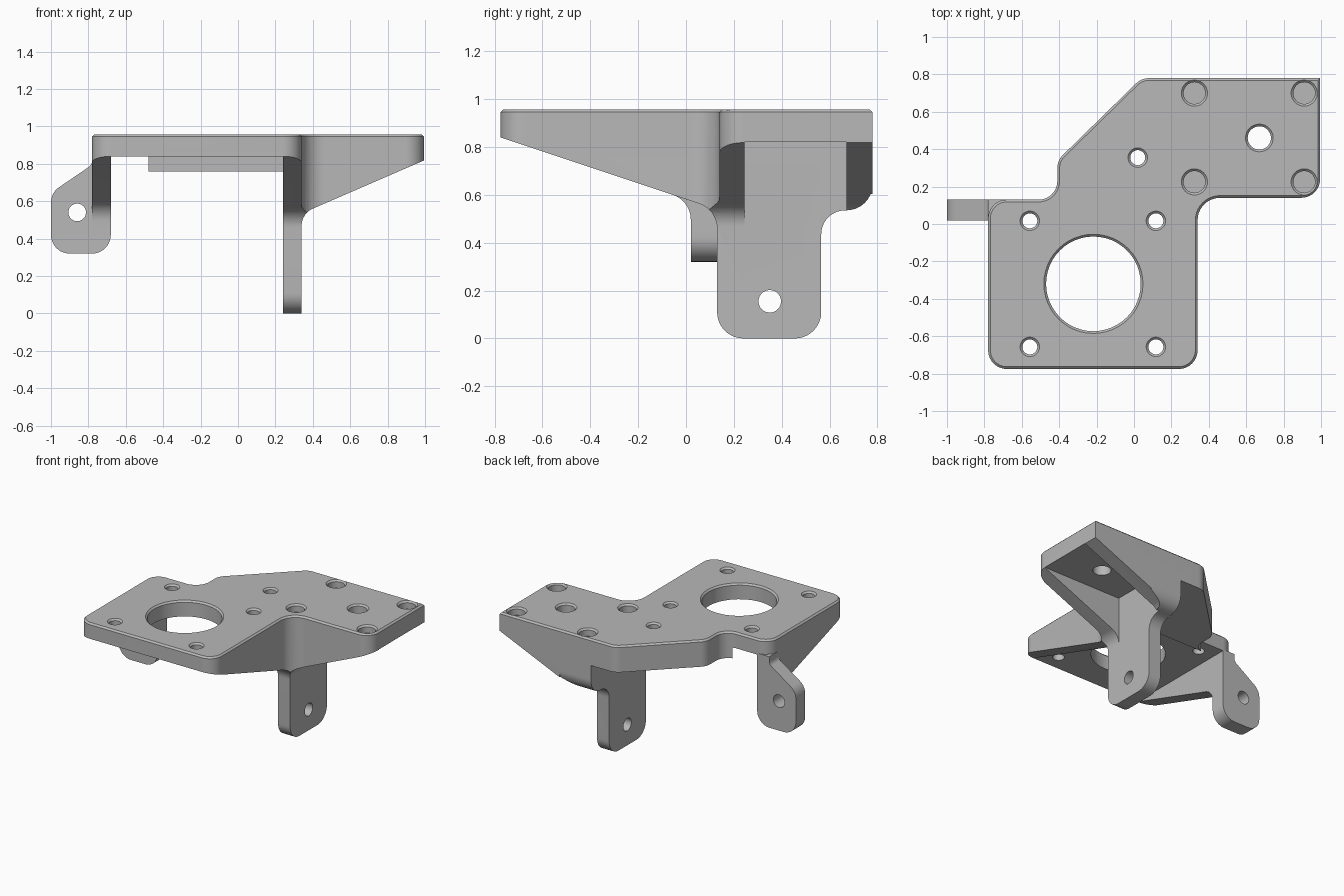
import bpy, bmesh, math
from mathutils import Vector, Matrix

if "Cube" in bpy.data.objects:
    bpy.data.objects.remove(bpy.data.objects["Cube"])

TOP, CHAMFER = 0.957, 0.012

grey = bpy.data.materials.new("plain_grey")
grey.use_nodes = True
colour = (0.48, 0.48, 0.48, 1)
grey.diffuse_color = colour
grey.node_tree.nodes["Principled BSDF"].inputs["Base Color"].default_value = colour


def rounded(points, steps=10):
    """Polygon from (a, b) or (a, b, radius) corners, with radii turned into arcs."""
    out = []
    for i, p in enumerate(points):
        corner = Vector(p[:2])
        if len(p) == 2:
            out.append(corner)
            continue
        u = (Vector(points[i - 1][:2]) - corner).normalized()
        v = (Vector(points[(i + 1) % len(points)][:2]) - corner).normalized()
        half = u.angle(v) / 2
        centre = corner + (u + v).normalized() * p[2] / math.sin(half)
        start = corner + u * p[2] / math.tan(half) - centre
        end = corner + v * p[2] / math.tan(half) - centre
        turn = math.atan2(start.x * end.y - start.y * end.x, start.dot(end))
        for s in range(steps + 1):
            out.append(centre + Matrix.Rotation(turn * s / steps, 2) @ start)
    return out


def circle(a, b, r, n=48):
    return [(a + r * math.cos(2 * math.pi * i / n),
             b + r * math.sin(2 * math.pi * i / n)) for i in range(n)]


def prism(name, points, axis, lo, hi, chamfer=0.0):
    """Extrude a 2D polygon along an axis, optionally chamfering the far rim."""
    place = {"x": lambda a, b, t: (t, a, b),
             "y": lambda a, b, t: (a, t, b),
             "z": lambda a, b, t: (a, b, t)}[axis]
    bm = bmesh.new()
    near = [bm.verts.new(place(p[0], p[1], lo)) for p in points]
    far = [bm.verts.new(place(p[0], p[1], hi)) for p in points]
    bm.faces.new(near)
    cap = bm.faces.new(far)
    for i in range(len(points)):
        bm.faces.new((near[i - 1], near[i], far[i], far[i - 1]))
    bmesh.ops.recalc_face_normals(bm, faces=bm.faces)
    if chamfer:
        bmesh.ops.bevel(bm, geom=list(cap.edges), offset=chamfer, segments=1,
                        affect="EDGES")
    mesh = bpy.data.meshes.new(name)
    bm.to_mesh(mesh)
    bm.free()
    mesh.materials.append(grey)
    obj = bpy.data.objects.new(name, mesh)
    bpy.context.collection.objects.link(obj)
    return obj


def box(name, x, y, z):
    corners = [(x[0], y[0]), (x[1], y[0]), (x[1], y[1]), (x[0], y[1])]
    return prism(name, corners, "z", *z)


def combine(target, tool, operation="DIFFERENCE"):
    tool.hide_render = True
    mod = target.modifiers.new("combine", "BOOLEAN")
    mod.operation, mod.solver, mod.object = operation, "EXACT", tool
    bpy.context.view_layer.objects.active = target
    bpy.ops.object.modifier_apply(modifier=mod.name)
    bpy.data.objects.remove(tool)


def flared(a, b, r):
    """Countersink at the top rim of a hole."""
    bm = bmesh.new()
    bmesh.ops.create_cone(bm, cap_ends=True, segments=48, radius1=r - CHAMFER,
                          radius2=r + 2 * CHAMFER, depth=3 * CHAMFER,
                          matrix=Matrix.Translation((a, b, TOP - CHAMFER / 2)))
    mesh = bpy.data.meshes.new("rim_cutter")
    bm.to_mesh(mesh)
    bm.free()
    mesh.materials.append(grey)
    obj = bpy.data.objects.new("rim_cutter", mesh)
    bpy.context.collection.objects.link(obj)
    return obj


# Solid block with the plate outline, carved from below
outline = rounded([(-0.78, -0.775, 0.1), (0.34, -0.775, 0.1), (0.34, 0.14, 0.12),
                   (0.995, 0.14, 0.1), (0.995, 0.78), (0.04, 0.78, 0.1),
                   (-0.41, 0.34, 0.1), (-0.41, 0.13, 0.1), (-0.78, 0.13, 0.1)])
bracket = prism("mounting_bracket", outline, "z", -0.05, TOP, CHAMFER)

# Hollow bays under the plate
combine(bracket, box("front_bay", (-0.68, 0.24), (-1, 0.135), (-0.2, 0.84)))
combine(bracket, box("rear_bay", (-0.9, 0.24), (0.13, 1), (-0.2, 0.76)))
combine(bracket, box("side_pocket", (0.34, 1.2), (0.245, 0.67), (-0.2, 0.82)))

# Sloping undersides of the ribs, blending into the legs
combine(bracket, prism("long_rib_slope", rounded(
    [(-1, -0.2), (0.32, -0.2), (0.32, 0), (0.13, 0, 0.11), (0.13, 0.538, 0.11),
     (-0.775, 0.84), (-1, 0.915)]), "x", 0.2, 0.6))
combine(bracket, prism("short_rib_slope", rounded(
    [(-1, -0.2), (0.02, -0.2), (0.02, 0.575, 0.11), (-0.775, 0.84), (-1, 0.915)]),
    "x", -1.1, -0.67))
combine(bracket, box("short_rib_end", (-1, -0.67), (-0.1, 0.3), (-0.2, 0.45)))
combine(bracket, prism("side_rib_slope", rounded(
    [(0.34, -0.2), (0.34, 0.534, 0.1), (0.995, 0.818), (1.1, 0.864), (1.1, -0.2)]),
    "y", -1, 1))

# Back edge of the long leg and the wall above it
combine(bracket, prism("leg_back_edge", rounded(
    [(0.28, -0.2), (0.28, 0), (0.565, 0, 0.11), (0.565, 0.535, 0.1),
     (0.78, 0.535, 0.11), (0.78, 0.66), (0.95, 0.66), (0.95, -0.2)]), "x", 0.2, 0.5))

# Short leg
combine(bracket, prism("short_leg", rounded(
    [(-1, 0.32, 0.1), (-0.68, 0.32, 0.1), (-0.68, 0.85), (-0.78, 0.85),
     (-0.78, 0.795, 0.04), (-1, 0.645, 0.1)]), "y", 0.02, 0.13), "UNION")

# Leg pivot holes
combine(bracket, prism("long_leg_hole", circle(0.35, 0.155, 0.047), "x", 0.1, 0.5))
combine(bracket, prism("short_leg_hole", circle(-0.86, 0.54, 0.047), "y", -0.1, 0.3))

# Plate holes: (x, y, radius, bottom)
holes = [(-0.217, -0.32, 0.253, 0), (0.02, 0.355, 0.04, 0), (0.67, 0.46, 0.062, 0)]
holes += [(x, y, 0.04, 0.7) for x in (-0.557, 0.117) for y in (-0.657, 0.017)]
holes += [(x, y, 0.058, 0.9) for x in (0.323, 0.91) for y in (0.225, 0.7)]
for x, y, r, bottom in holes:
    combine(bracket, prism("plate_hole", circle(x, y, r), "z", bottom, 1.1))
    combine(bracket, flared(x, y, r))

bpy.ops.object.select_all(action="DESELECT")
bracket.select_set(True)
bpy.context.view_layer.objects.active = bracket
bpy.ops.object.shade_smooth_by_angle(angle=math.radians(30))
